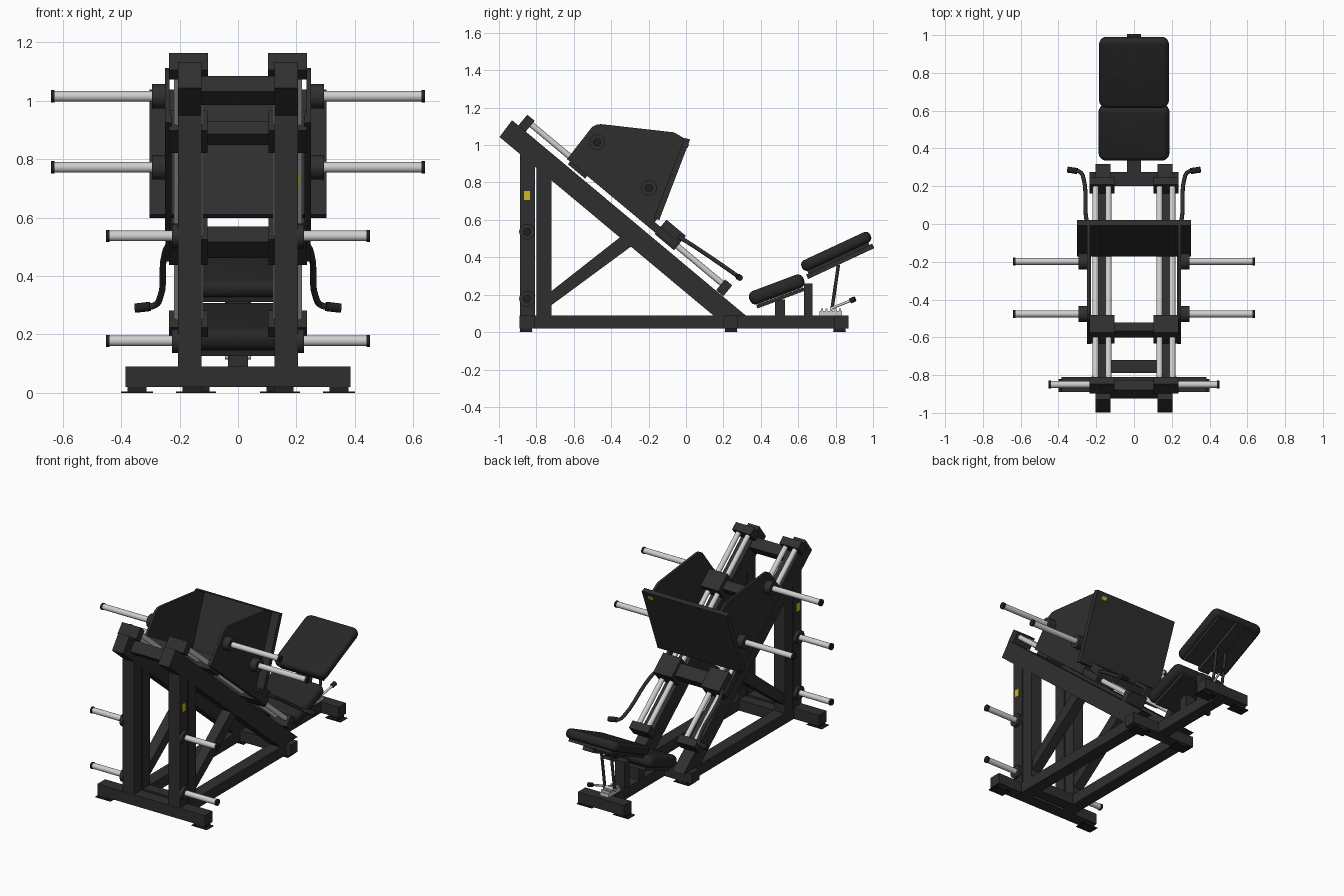
import bpy, bmesh, math
from mathutils import Vector, Matrix

cube = bpy.data.objects.get("Cube")
if cube:
    bpy.data.objects.remove(cube, do_unlink=True)


def material(name, rgb, rough=0.6):
    m = bpy.data.materials.new(name)
    m.use_nodes = True
    m.diffuse_color = (*rgb, 1)
    b = m.node_tree.nodes["Principled BSDF"]
    b.inputs["Base Color"].default_value = (*rgb, 1)
    b.inputs["Roughness"].default_value = rough
    return m


FRAME = material("charcoal paint", (0.028, 0.028, 0.028))
PAD = material("black upholstery", (0.02, 0.02, 0.02))
RUBBER = material("black rubber", (0.014, 0.014, 0.014))
STEEL = material("bright steel", (0.62, 0.62, 0.62))
YELLOW = material("yellow label", (0.6, 0.48, 0.02))

TILT = math.radians(-39.8)
SLOPE = Matrix.Rotation(TILT, 4, 'X')
TOP = Vector((0, -0.93, 1.133))     # upper corner of the sloping beams
SIDES = (("left", 1), ("right", -1))


def finish(bm, name, mat, smooth=False):
    bmesh.ops.recalc_face_normals(bm, faces=bm.faces)
    me = bpy.data.meshes.new(name)
    bm.to_mesh(me)
    bm.free()
    me.materials.append(mat)
    ob = bpy.data.objects.new(name, me)
    bpy.context.collection.objects.link(ob)
    if smooth:
        bpy.ops.object.select_all(action='DESELECT')
        ob.select_set(True)
        bpy.context.view_layer.objects.active = ob
        bpy.ops.object.shade_smooth_by_angle(angle=math.radians(35))
    return ob


def box(name, centre, size, mat=FRAME, pitch=0.0):
    bm = bmesh.new()
    bmesh.ops.create_cube(bm, size=1)
    m = Matrix.Translation(centre) @ Matrix.Rotation(pitch, 4, 'X') @ Matrix.Diagonal((*size, 1))
    bm.transform(m)
    return finish(bm, name, mat)


def span(name, x, y, z, mat=FRAME):
    c = [(a + b) / 2 for a, b in (x, y, z)]
    return box(name, c, [abs(b - a) for a, b in (x, y, z)], mat)


def on_slope(x, s, h):
    return TOP + SLOPE @ Vector((x, s, h))


def slope_box(name, x, width, s, h, mat=FRAME):
    c = on_slope(x, (s[0] + s[1]) / 2, (h[0] + h[1]) / 2)
    return box(name, c, (width, s[1] - s[0], h[1] - h[0]), mat, TILT)


def rod(name, a, b, r, mat=STEEL, n=20):
    a, b = Vector(a), Vector(b)
    bm = bmesh.new()
    bmesh.ops.create_cone(bm, cap_ends=True, segments=n, radius1=r, radius2=r, depth=(b - a).length)
    q = (b - a).to_track_quat('Z', 'Y').to_matrix().to_4x4()
    bm.transform(Matrix.Translation((a + b) / 2) @ q)
    return finish(bm, name, mat, True)


def plate(name, profile, x0, x1, mat=FRAME):
    """Extrude a (y, z) outline along x."""
    bm = bmesh.new()
    f = bm.faces.new([bm.verts.new((x0, y, z)) for y, z in profile])
    g = bmesh.ops.extrude_face_region(bm, geom=[f])["geom"]
    bmesh.ops.translate(bm, vec=(x1 - x0, 0, 0), verts=[v for v in g if isinstance(v, bmesh.types.BMVert)])
    return finish(bm, name, mat)


def cushion(name, centre, size, pitch):
    bm = bmesh.new()
    bmesh.ops.create_cube(bm, size=1)
    bm.transform(Matrix.Diagonal((*size, 1)))
    up = [e for e in bm.edges if abs(e.verts[0].co.z - e.verts[1].co.z) > 0.01]
    bmesh.ops.bevel(bm, geom=up, offset=0.04, segments=5, affect='EDGES', profile=0.5)
    rim = [e for e in bm.edges if abs(e.verts[0].co.z - e.verts[1].co.z) < 0.001]
    bmesh.ops.bevel(bm, geom=rim, offset=size[2] * 0.42, segments=4, affect='EDGES', profile=0.5)
    bm.transform(Matrix.Translation(centre) @ Matrix.Rotation(pitch, 4, 'X'))
    return finish(bm, name, PAD, True)


# Base frame
LOW = (0.02, 0.09)
span("rear_crossbar", (-0.385, 0.385), (-0.89, -0.81), LOW)
span("post_crossbar", (-0.125, 0.125), (-0.79, -0.72), LOW)
span("middle_crossbar", (-0.235, 0.235), (0.2, 0.275), LOW)
span("centre_beam", (-0.038, 0.038), (0.275, 0.8), LOW)
span("end_crossbar", (-0.165, 0.165), (0.795, 0.87), LOW)

for side, k in SIDES:
    X = 0.165 * k
    span(side + "_base_rail", (X - 0.04, X + 0.04), (-0.81, 0.2), LOW)
    for label, fx, fy in (("rear", 0.345, -0.855), ("middle", 0.158, 0.24), ("end", 0.13, 0.82)):
        box(f"{side}_{label}_foot", (fx * k, fy, 0.012), (0.065, 0.065, 0.018), RUBBER)
        box(f"{side}_{label}_foot_plate", (fx * k, fy, 0.002), (0.11, 0.07, 0.004), RUBBER)

    # Uprights, sloping beam and diagonal brace
    plate(side + "_rear_post", [(-0.888, 0.09), (-0.807, 0.09), (-0.807, 0.95), (-0.888, 0.95)], X - 0.04, X + 0.04)
    plate(side + "_inner_post", [(-0.798, 0.02), (-0.72, 0.02), (-0.72, 0.88), (-0.798, 0.9)], X - 0.039, X + 0.039)
    plate(side + "_sloping_beam", [(-0.997, 1.043), (-0.93, 1.133), (0.318, 0.09), (0.145, 0.09)], X - 0.04, X + 0.04)
    plate(side + "_brace", [(-0.725, 0.14), (-0.725, 0.215), (-0.33, 0.525), (-0.27, 0.475)], X - 0.032, X + 0.032)

    # Guide rods with end brackets
    slope_box(side + "_top_bracket", 0.169 * k, 0.134, (0.044, 0.095), (0, 0.075))
    slope_box(side + "_bottom_bracket", 0.169 * k, 0.134, (1.42, 1.47), (0, 0.075))
    for label, gx in (("inner", 0.135), ("outer", 0.203)):
        rod(f"{side}_{label}_guide_rod", on_slope(gx * k, 0.09, 0.048), on_slope(gx * k, 1.43, 0.048), 0.016)

    # Sliding carriage
    slope_box(side + "_upper_slider", 0.17 * k, 0.132, (0.38, 0.5), (0.01, 0.1))
    slope_box(side + "_lower_slider", 0.17 * k, 0.132, (0.975, 1.11), (0.02, 0.12))
    slope_box(side + "_carriage_rail", 0.238 * k, 0.02, (0.36, 1.1), (0.028, 0.07))
    plate(side + "_side_panel", [(-0.636, 0.925), (-0.503, 1.096), (-0.478, 1.109), (-0.455, 1.112),
                                 (-0.064, 1.068), (0.0, 1.03), (-0.155, 0.604), (-0.19, 0.555)],
          0.234 * k, 0.25 * k)

    # Weight horns on the carriage and on the posts
    for label, y, z, x0, hub, x1 in (("upper", -0.476, 1.015, 0.25, 0.295, 0.64),
                                     ("lower", -0.198, 0.772, 0.25, 0.295, 0.64),
                                     ("post_upper", -0.85, 0.537, 0.2, 0.225, 0.452),
                                     ("post_lower", -0.85, 0.178, 0.2, 0.225, 0.452)):
        n = f"{side}_{label}_horn"
        rod(n + "_hub", (x0 * k, y, z), (hub * k, y, z), 0.042, FRAME, 24)
        rod(n, (hub * k, y, z), (x1 * k - 0.01 * k, y, z), 0.018)
        rod(n + "_cap", (x1 * k - 0.012 * k, y, z), (x1 * k, y, z), 0.021, RUBBER)

    # Release handle
    cu = bpy.data.curves.new(side + "_handle", 'CURVE')
    cu.dimensions = '3D'
    cu.bevel_depth = 0.011
    cu.bevel_resolution = 3
    cu.resolution_u = 6
    cu.use_fill_caps = True
    path = [(0.235, -0.04, 0.51), (0.25, 0.01, 0.48), (0.267, 0.24, 0.325), (0.285, 0.275, 0.3), (0.33, 0.285, 0.292)]
    sp = cu.splines.new('BEZIER')
    sp.bezier_points.add(len(path) - 1)
    for p, (x, y, z) in zip(sp.bezier_points, path):
        p.co = (x * k, y, z)
        p.handle_left_type = p.handle_right_type = 'AUTO'
    cu.materials.append(FRAME)
    bpy.context.collection.objects.link(bpy.data.objects.new(side + "_handle", cu))
    rod(side + "_handle_grip", (0.3 * k, 0.28, 0.296), (0.352 * k, 0.288, 0.29), 0.016, RUBBER)

    # Warning label on the post
    box(side + "_post_label", (0.207 * k, -0.85, 0.73), (0.005, 0.032, 0.05), YELLOW)

    # Backrest strut
    rod(side + "_backrest_strut", (0.035 * k, 0.815, 0.36), (0.035 * k, 0.78, 0.12), 0.009, FRAME, 12)

# Cross members of the slope and carriage
slope_box("top_crossbar", 0, 0.26, (0.07, 0.14), (-0.075, -0.005))
slope_box("upper_carriage_crossbar", 0, 0.22, (0.41, 0.47), (0.02, 0.075))
slope_box("lower_carriage_crossbar", 0, 0.22, (1.0, 1.085), (0.03, 0.1))

# Foot plate with its small label
plate("foot_plate", [(0.022, 1.03), (-0.008, 1.038), (-0.172, 0.61), (-0.143, 0.599)], -0.303, 0.303)
box("foot_plate_label", (0.245, 0.011, 0.995), (0.035, 0.004, 0.022), YELLOW, math.radians(-21))

# Seat and backrest
SEAT, BACK = math.radians(20.5), math.radians(25)
cushion("seat_pad", (0, 0.485, 0.228), (0.375, 0.31, 0.075), SEAT)
box("seat_board", (0, 0.505, 0.183), (0.3, 0.27, 0.02), FRAME, SEAT)
cushion("backrest_pad", (0, 0.803, 0.432), (0.37, 0.405, 0.06), BACK)
box("backrest_board", (0, 0.815, 0.396), (0.31, 0.36, 0.02), FRAME, BACK)
box("backrest_spine", (0, 0.824, 0.378), (0.075, 0.39, 0.026), FRAME, BACK)
span("seat_front_post", (-0.035, 0.035), (0.475, 0.53), (0.09, 0.175))
span("seat_rear_post", (-0.035, 0.035), (0.63, 0.677), (0.09, 0.26))

# Angle adjuster
span("adjuster_plate", (-0.03, 0.03), (0.715, 0.835), (0.09, 0.112), STEEL)
for i in range(5):
    box(f"adjuster_tooth_{i + 1}", (0, 0.727 + i * 0.024, 0.118), (0.06, 0.01, 0.014), STEEL)
rod("adjuster_axle", (-0.045, 0.78, 0.125), (0.045, 0.78, 0.125), 0.01, STEEL, 12)
rod("adjuster_lever", (0.04, 0.78, 0.128), (0.06, 0.885, 0.17), 0.007, STEEL, 12)
rod("adjuster_knob", (0.058, 0.878, 0.167), (0.063, 0.905, 0.178), 0.014, RUBBER, 14)
